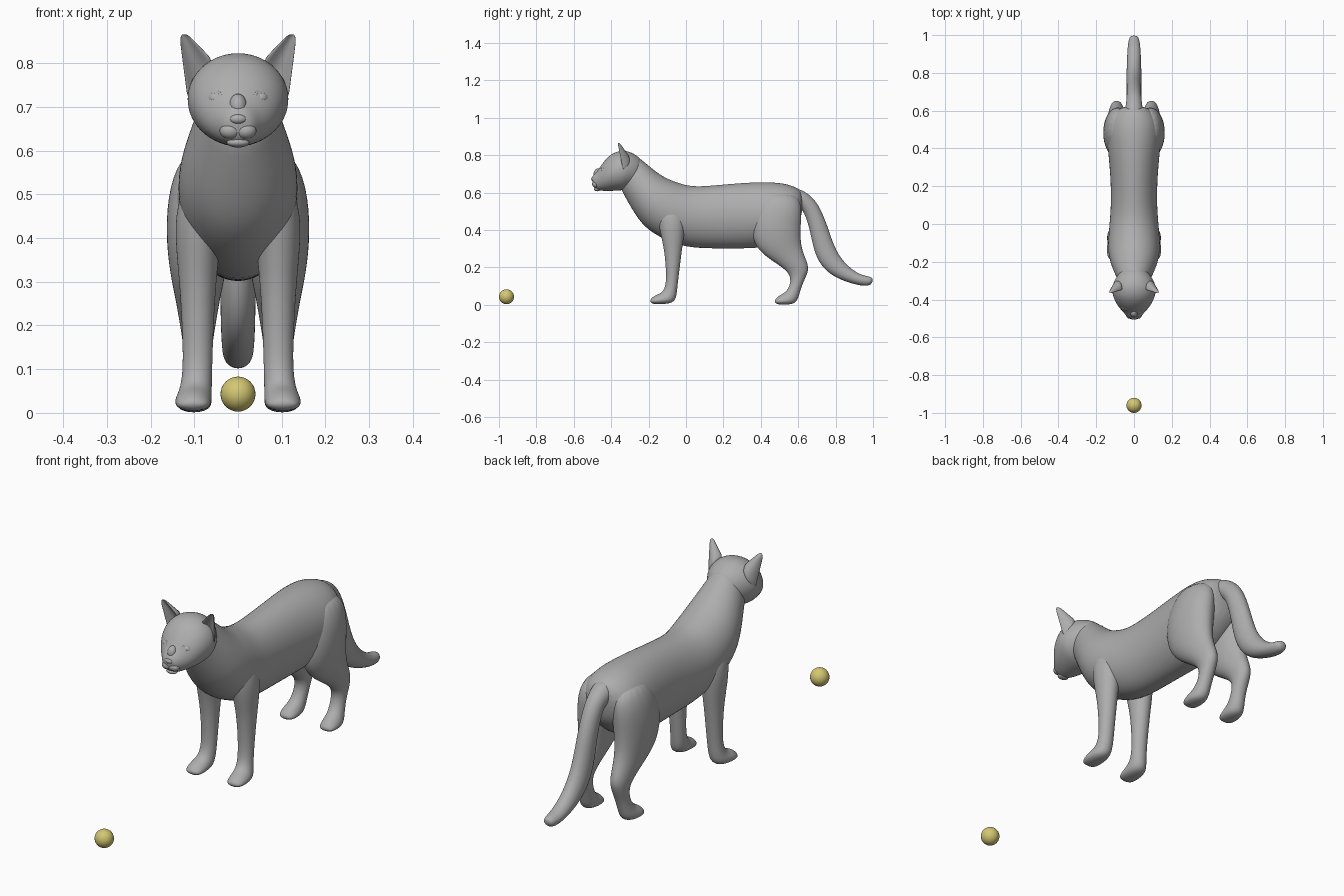
import bpy, bmesh, math
from mathutils import Vector


def material(name, rgb):
    m = bpy.data.materials.new(name)
    m.diffuse_color = (*rgb, 1)
    return m


FUR = material("grey fur", (0.42, 0.42, 0.42))
YELLOW = material("yellow ball", (0.66, 0.57, 0.17))


def finish(bm, name, mat, subdiv=0):
    bmesh.ops.recalc_face_normals(bm, faces=bm.faces)
    me = bpy.data.meshes.new(name)
    bm.to_mesh(me)
    bm.free()
    me.materials.append(mat)
    me.polygons.foreach_set("use_smooth", [True] * len(me.polygons))
    ob = bpy.data.objects.new(name, me)
    bpy.context.collection.objects.link(ob)
    if subdiv:
        mod = ob.modifiers.new("smooth", "SUBSURF")
        mod.levels = mod.render_levels = subdiv
    return ob


def skin(name, rings, subdiv):
    """Bridge equal closed rings of points and cap both ends."""
    bm = bmesh.new()
    loops = [[bm.verts.new(p) for p in r] for r in rings]
    n = len(loops[0])
    for a, b in zip(loops, loops[1:]):
        for i in range(n):
            j = (i + 1) % n
            bm.faces.new((a[i], a[j], b[j], b[i]))
    bm.faces.new(loops[0])
    bm.faces.new(loops[-1])
    return finish(bm, name, FUR, subdiv)


def loft(name, sections, side=1, n=16):
    """Sections: y1, z1, y2, z2 of the two profile edges, x centre, half width."""
    rings = []
    for y1, z1, y2, z2, xc, hw in sections:
        a, b = Vector((0, y1, z1)), Vector((0, y2, z2))
        mid, half = (a + b) / 2, (a - b) / 2
        ring = []
        for i in range(n):
            t = 2 * math.pi * i / n
            p = mid + half * math.cos(t)
            ring.append((side * (xc + hw * 1.02 * math.sin(t)), p.y, p.z))
        rings.append(ring)
    return skin(name, rings, 2)


def ellipsoid(name, loc, scale, mat=FUR, yaw=0, seg=24):
    bm = bmesh.new()
    bmesh.ops.create_uvsphere(bm, u_segments=seg, v_segments=seg // 2, radius=1)
    ob = finish(bm, name, mat)
    ob.location, ob.scale, ob.rotation_euler = loc, scale, (0, 0, yaw)
    return ob


# Torso with neck, from nape to rump
loft("torso", [
    (-.29, .81, -.36, .64, 0, .075), (-.25, .79, -.335, .59, 0, .085),
    (-.19, .738, -.285, .50, 0, .112), (-.12, .685, -.225, .41, 0, .136),
    (-.05, .658, -.12, .345, 0, .138), (.03, .633, .0, .303, 0, .128),
    (.15, .642, .13, .297, 0, .120), (.30, .656, .30, .297, 0, .128),
    (.42, .661, .42, .30, 0, .142), (.52, .655, .51, .34, 0, .145),
    (.59, .632, .58, .40, 0, .115), (.63, .60, .62, .46, 0, .06)])

# Head, from muzzle to back of skull
loft("head", [
    (-.503, .678, -.498, .640, 0, .020), (-.497, .695, -.488, .622, 0, .037),
    (-.475, .715, -.472, .611, 0, .050), (-.455, .745, -.450, .608, 0, .070),
    (-.43, .78, -.425, .607, 0, .091), (-.395, .812, -.385, .607, 0, .109),
    (-.355, .826, -.345, .609, 0, .118), (-.31, .826, -.325, .615, 0, .113),
    (-.26, .80, -.30, .62, 0, .092), (-.22, .76, -.28, .62, 0, .07)])

# Tail, hanging down and curling out at the tip
loft("tail", [
    (.57, .635, .57, .52, 0, .055), (.64, .608, .605, .52, 0, .045),
    (.70, .555, .63, .495, 0, .040), (.74, .47, .652, .43, 0, .040),
    (.765, .40, .668, .36, 0, .040), (.79, .325, .685, .28, 0, .041),
    (.825, .255, .72, .205, 0, .041), (.88, .195, .79, .145, 0, .039),
    (.94, .158, .90, .107, 0, .036), (.985, .153, .965, .097, 0, .030),
    (1.0, .14, .995, .110, 0, .018)], n=12)

FRONT_LEG = [
    (-.15, .54, -.02, .54, .07, .045), (-.155, .47, .0, .47, .08, .062),
    (-.14, .39, -.005, .40, .092, .052), (-.118, .30, -.02, .30, .092, .042),
    (-.108, .20, -.033, .20, .092, .036), (-.106, .11, -.045, .10, .092, .033),
    (-.125, .065, -.05, .045, .096, .036), (-.16, .054, -.065, .008, .102, .042),
    (-.186, .037, -.13, .003, .103, .041), (-.193, .022, -.185, .004, .103, .028)]

HIND_LEG = [
    (.42, .61, .59, .60, .07, .05), (.36, .51, .625, .53, .085, .074),
    (.342, .40, .615, .42, .090, .076), (.372, .30, .615, .34, .092, .064),
    (.45, .24, .625, .285, .092, .051), (.53, .19, .655, .215, .092, .041),
    (.56, .15, .655, .175, .092, .034), (.555, .10, .622, .11, .092, .031),
    (.53, .065, .605, .05, .096, .034), (.50, .052, .59, .005, .100, .040),
    (.48, .035, .535, .000, .101, .040), (.473, .02, .48, .002, .101, .027)]

# Ear base ring: inner edge, back, outer edge, then the hollow in front
EAR = [(.042, -.365, .80), (.058, -.29, .80), (.100, -.285, .735),
       (.119, -.345, .68), (.098, -.318, .735), (.075, -.318, .785)]
TIP = Vector((.129, -.362, .868))

for s, label in ((-1, "left"), (1, "right")):
    loft(label + "_front_leg", FRONT_LEG, s)
    loft(label + "_hind_leg", HIND_LEG, s)

    rings = []
    for t in (0, .3, .6, .82, .93, 1):
        k = .17 + .83 * (1 - t) if t < 1 else .10
        pts = [TIP + (Vector(p) - Vector(EAR[4]).lerp(Vector(EAR[5]), .5)) * k
               + (Vector((.087, -.318, .76)) - TIP) * (1 - t) for p in EAR]
        # keep the ear tip at full height only at its very end
        rings.append([(s * p.x, p.y, min(p.z, .866)) for p in pts])
    skin(label + "_ear", rings, 2)

    # Eye with a raised rim
    ellipsoid(label + "_eye", (s * .054, -.440, .720), (.016, .013, .013), yaw=s * .6)
    bpy.ops.mesh.primitive_torus_add(major_segments=24, minor_segments=8,
                                     major_radius=.020, minor_radius=.005)
    rim = bpy.context.object
    rim.name = label + "_eyelid"
    rim.data.materials.append(FUR)
    rim.location = (s * .054, -.444, .720)
    rim.rotation_euler = (math.radians(72), 0, s * .65)
    rim.scale = (1, .75, 1)
    bpy.ops.object.shade_smooth()

    # Whisker pad
    ellipsoid(label + "_whisker_pad", (s * .018, -.482, .645), (.024, .020, .019))

# Nose, bridge and chin
ellipsoid("nose", (0, -.494, .672), (.020, .013, .012))
ellipsoid("nose_bridge", (0, -.468, .700), (.021, .026, .030))
ellipsoid("chin", (0, -.474, .618), (.026, .018, .011))

# Ball
ellipsoid("ball", (0, -.96, .043), (.04, .04, .04), YELLOW, seg=32)
